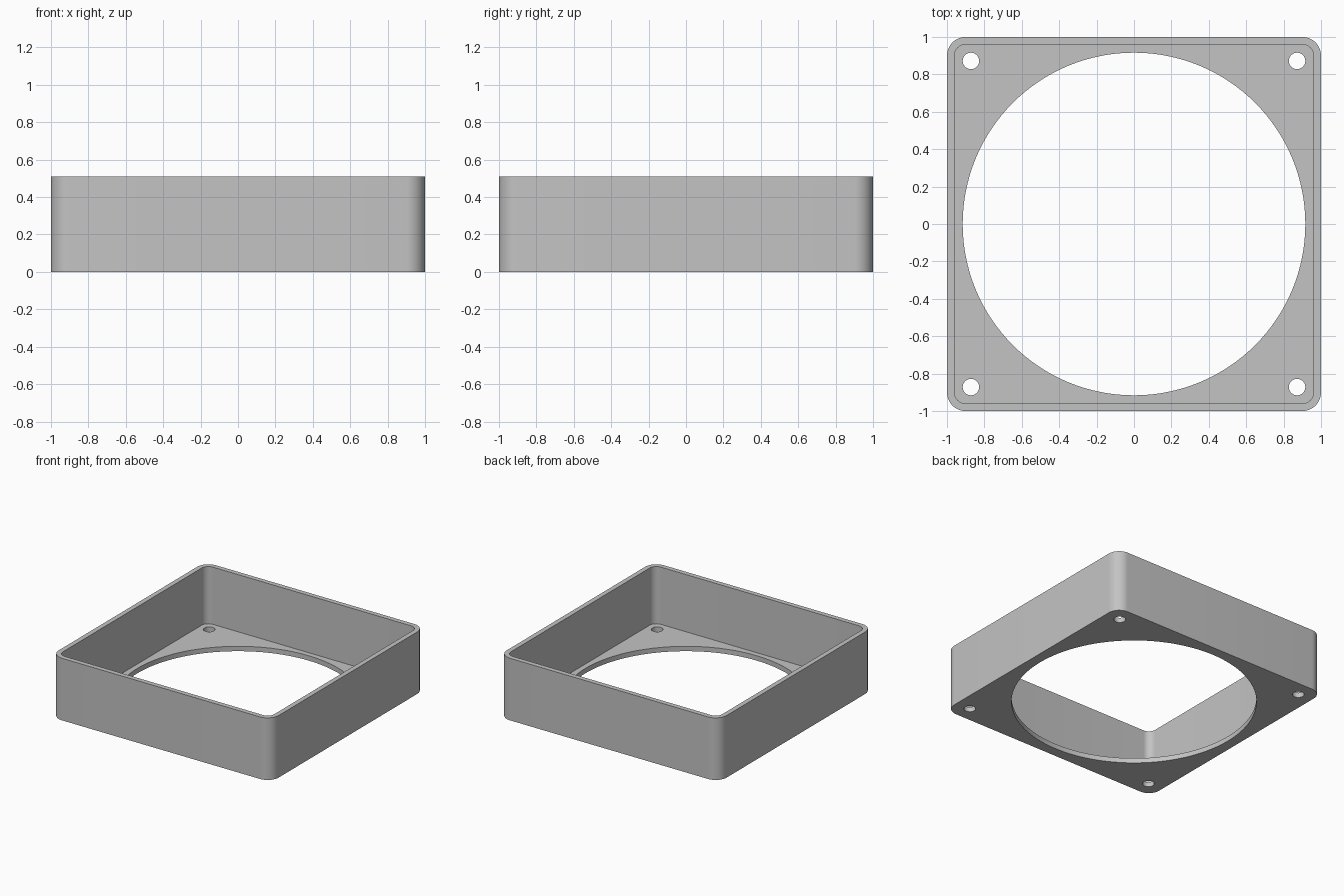
import bpy
import bmesh
from math import cos, sin, radians, tau

default = bpy.data.objects.get("Cube")
if default:
    bpy.data.objects.remove(default, do_unlink=True)

HEIGHT, WALL, FLOOR = 0.51, 0.04, 0.04
CORNER = 0.1
SCREW_OFFSET, SCREW_RADIUS = 0.872, 0.044
OPENING_RADIUS = 0.916

grey = bpy.data.materials.new("plain_grey")
grey.use_nodes = True
colour = (0.55, 0.55, 0.55, 1)
grey.diffuse_color = colour
grey.node_tree.nodes["Principled BSDF"].inputs["Base Color"].default_value = colour


def circle(radius, steps, x=0, y=0):
    return [(x + radius * cos(tau * i / steps), y + radius * sin(tau * i / steps))
            for i in range(steps)]


def rounded_square(half, radius, steps=12):
    points = []
    for quarter, (sx, sy) in enumerate([(1, 1), (-1, 1), (-1, -1), (1, -1)]):
        for i in range(steps + 1):
            a = radians(90 * (quarter + i / steps))
            points.append((sx * (half - radius) + radius * cos(a),
                           sy * (half - radius) + radius * sin(a)))
    return points


def prism(name, outline, bottom, top):
    bm = bmesh.new()
    face = bm.faces.new([bm.verts.new((x, y, bottom)) for x, y in outline])
    new = bmesh.ops.extrude_face_region(bm, geom=[face])["geom"]
    bmesh.ops.translate(bm, vec=(0, 0, top - bottom),
                        verts=[v for v in new if isinstance(v, bmesh.types.BMVert)])
    bmesh.ops.recalc_face_normals(bm, faces=bm.faces)
    mesh = bpy.data.meshes.new(name)
    bm.to_mesh(mesh)
    bm.free()
    obj = bpy.data.objects.new(name, mesh)
    bpy.context.collection.objects.link(obj)
    mesh.materials.append(grey)
    return obj


# Outer body
frame = prism("square_frame", rounded_square(1, CORNER), 0, HEIGHT)

# Cutters: open cavity, large round opening, four screw holes
cutters = [
    prism("cavity_cutter", rounded_square(1 - WALL, CORNER - WALL), FLOOR, HEIGHT + 0.1),
    prism("opening_cutter", circle(OPENING_RADIUS, 128), -0.1, FLOOR + 0.1),
]
for sx in (-1, 1):
    for sy in (-1, 1):
        outline = circle(SCREW_RADIUS, 32, sx * SCREW_OFFSET, sy * SCREW_OFFSET)
        cutters.append(prism("screw_hole_cutter", outline, -0.1, FLOOR + 0.1))

bpy.ops.object.select_all(action="DESELECT")
frame.select_set(True)
bpy.context.view_layer.objects.active = frame
for cutter in cutters:
    cutter.hide_render = True
    cut = frame.modifiers.new(cutter.name, "BOOLEAN")
    cut.operation = "DIFFERENCE"
    cut.solver = "EXACT"
    cut.object = cutter
    bpy.ops.object.modifier_apply(modifier=cut.name)
    bpy.data.objects.remove(cutter, do_unlink=True)

# Smooth rounded walls, crisp rims
bpy.ops.object.shade_smooth_by_angle(angle=radians(30))
